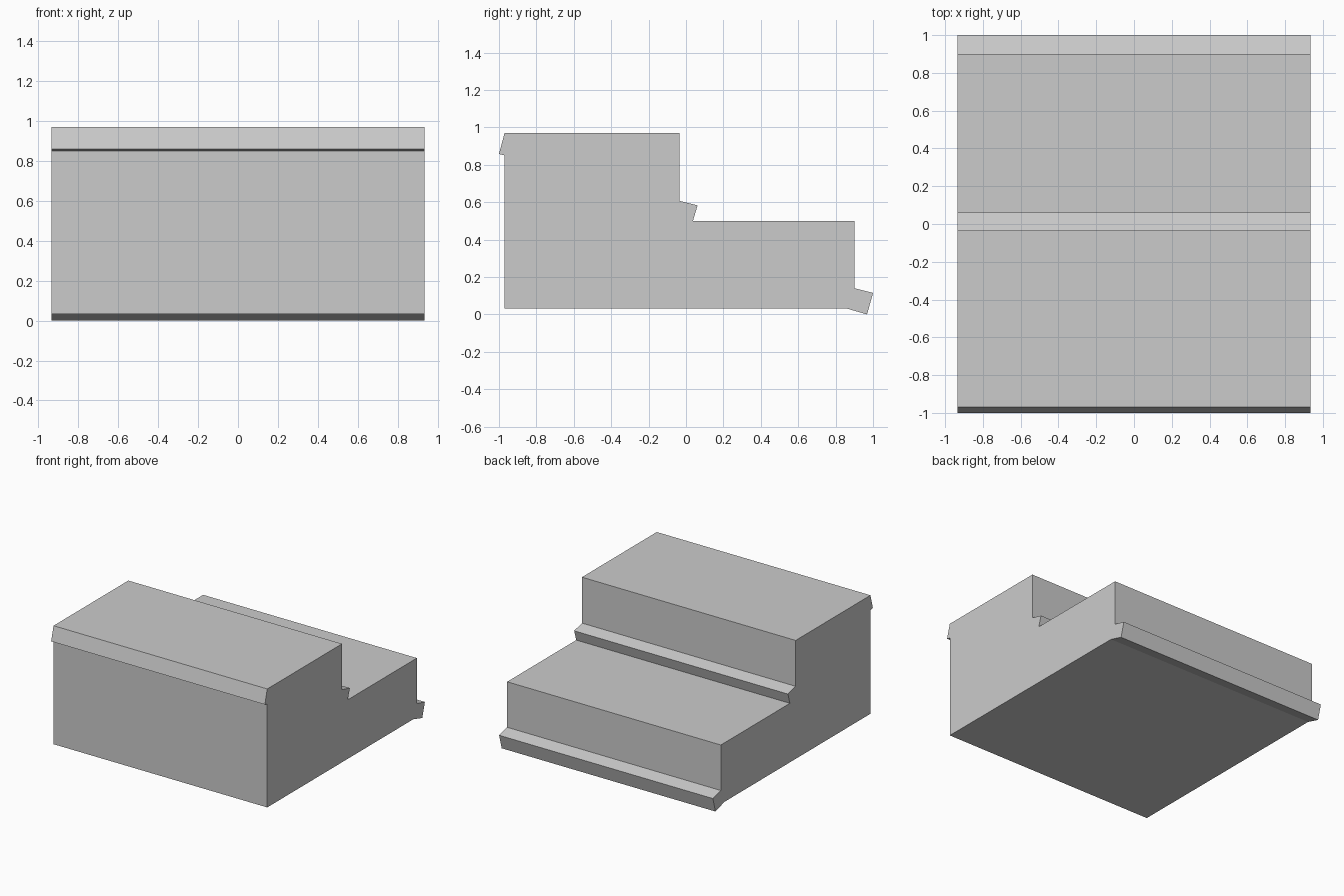
import bpy, bmesh

if "Cube" in bpy.data.objects:
    bpy.data.objects.remove(bpy.data.objects["Cube"])

HALF_WIDTH = 0.935

grey = bpy.data.materials.new("plain grey")
grey.diffuse_color = (0.6, 0.6, 0.6, 1)
grey.use_nodes = True
grey.node_tree.nodes["Principled BSDF"].inputs["Base Color"].default_value = grey.diffuse_color

# Side profile (y, z): two steps with a tilted lip at the foot of each riser
# and a third lip along the top front edge
PROFILE = [
    (-0.97, 0.033), (0.855, 0.033),                              # underside
    (0.968, 0.0), (1.0, 0.115), (0.90, 0.14),                    # lower lip
    (0.90, 0.50), (0.037, 0.50),                                 # lower step
    (0.062, 0.583), (-0.035, 0.607),                             # middle lip
    (-0.035, 0.97), (-0.97, 0.97),                               # upper step
    (-1.0, 0.858), (-0.97, 0.85),                                # top front lip
]

# Extrude the profile across the width
bm = bmesh.new()
face = bm.faces.new([bm.verts.new((-HALF_WIDTH, y, z)) for y, z in PROFILE])
extruded = bmesh.ops.extrude_face_region(bm, geom=[face])["geom"]
verts = [v for v in extruded if isinstance(v, bmesh.types.BMVert)]
bmesh.ops.translate(bm, verts=verts, vec=(2 * HALF_WIDTH, 0, 0))
bmesh.ops.recalc_face_normals(bm, faces=bm.faces)

mesh = bpy.data.meshes.new("stair_block")
bm.to_mesh(mesh)
bm.free()
mesh.materials.append(grey)
bpy.context.collection.objects.link(bpy.data.objects.new("stair_block", mesh))
